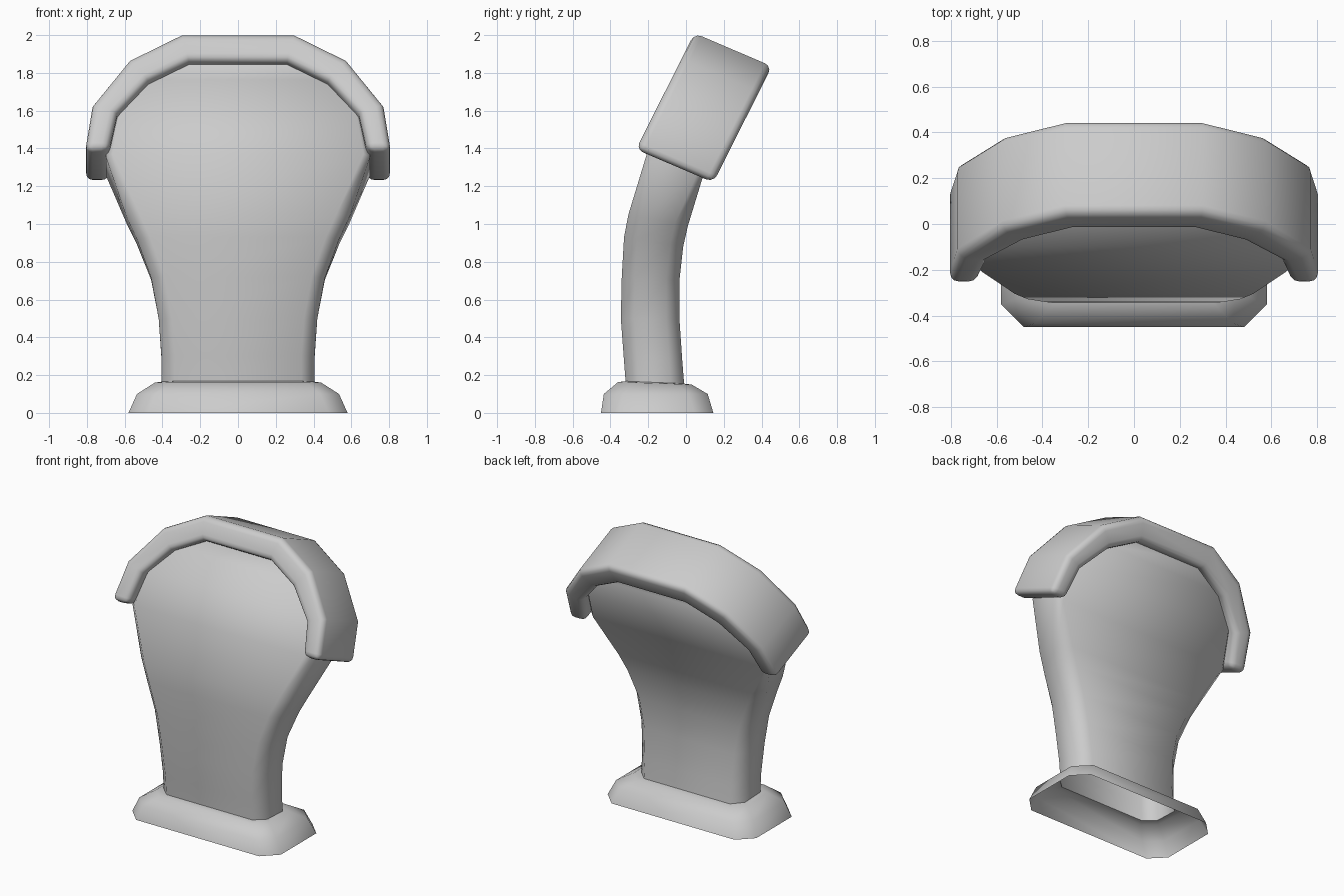
import bpy, bmesh, math
from mathutils import Vector

if "Cube" in bpy.data.objects:
    bpy.data.objects.remove(bpy.data.objects["Cube"])

# Tilted frame of the hood: v runs up the arch, w runs front to back
ORIGIN = Vector((0, -0.265, 1.395))
UP = Vector((0, 0.31, 0.615))
DEPTH = Vector((0, 0.41, -0.175))


def hood_point(x, v, w):
    return ORIGIN + Vector((x, 0, 0)) + UP * v + DEPTH * w


def finish(name, bm, angle):
    bmesh.ops.recalc_face_normals(bm, faces=bm.faces)
    mesh = bpy.data.meshes.new(name)
    bm.to_mesh(mesh)
    bm.free()
    ob = bpy.data.objects.new(name, mesh)
    bpy.context.collection.objects.link(ob)
    bpy.ops.object.select_all(action='DESELECT')
    ob.select_set(True)
    bpy.context.view_layer.objects.active = ob
    bpy.ops.object.shade_smooth_by_angle(angle=math.radians(angle))
    return ob


def ring(bm, front, back, hw, c):
    """Chamfered rectangle spanning from a front to a back point."""
    length = (back - front).length
    t = c / length
    shape = [(-hw + c, 0), (hw - c, 0), (hw, t), (hw, 1 - t),
             (hw - c, 1), (-hw + c, 1), (-hw, 1 - t), (-hw, t)]
    return [bm.verts.new(front.lerp(back, s) + Vector((x, 0, 0))) for x, s in shape]


# Base and flaring stem: one open-bottomed loft
# front y, front z, back y, back z, half width, chamfer
sections = [
    (-0.45, 0.0, 0.145, 0.0, 0.58, 0.10),
    (-0.435, 0.10, 0.115, 0.10, 0.535, 0.10),
    (-0.36, 0.163, 0.03, 0.15, 0.44, 0.08),
    (-0.32, 0.168, -0.01, 0.155, 0.405, 0.07),
    (-0.33, 0.30, -0.02, 0.28, 0.405, 0.07),
    (-0.345, 0.50, -0.035, 0.50, 0.42, 0.07),
    (-0.34, 0.72, -0.035, 0.70, 0.46, 0.07),
    (-0.328, 0.93, -0.015, 0.88, 0.535, 0.07),
    (-0.305, 1.05, 0.01, 0.99, 0.59, 0.07),
]
bm = bmesh.new()
rings = [ring(bm, Vector((0, fy, fz)), Vector((0, by, bz)), hw, c)
         for fy, fz, by, bz, hw, c in sections]
# Panel that fills the arch
for v, hw in [(0, 0.70), (0.35, 0.66), (0.64, 0.50), (0.83, 0.28)]:
    rings.append(ring(bm, hood_point(0, v, 0.14), hood_point(0, v, 0.86), hw, 0.035))
for a, b in zip(rings, rings[1:]):
    for i in range(8):
        j = (i + 1) % 8
        bm.faces.new((a[i], a[j], b[j], b[i]))
bm.faces.new(rings[-1])
finish("stem_and_base", bm, 60)

# Arched hood with rounded rims
outer = [(0.81, 0), (0.77, 0.39), (0.575, 0.78), (0.30, 1)]
inner = [(0.685, 0), (0.64, 0.32), (0.475, 0.60), (0.26, 0.77)]


def full(half):
    return half + [(-x, v) for x, v in reversed(half)]


bm = bmesh.new()
loops = [[bm.verts.new(hood_point(x, v, w)) for x, v in full(half)]
         for half, w in ((outer, 0), (outer, 1), (inner, 1), (inner, 0))]
for a, b in zip(loops, loops[1:] + loops[:1]):
    for i in range(7):
        bm.faces.new((a[i], a[i + 1], b[i + 1], b[i]))
for k in (0, -1):
    bm.faces.new([loop[k] for loop in loops])
hood = finish("hood", bm, 40)
bevel = hood.modifiers.new("rounded_rim", 'BEVEL')
bevel.width = 0.04
bevel.segments = 3
bevel.limit_method = 'ANGLE'
bevel.angle_limit = math.radians(50)
# Keep the whole hood smooth once its rims are rounded
for p in hood.data.polygons:
    p.use_smooth = True
sharp = hood.data.attributes.get("sharp_edge")
if sharp:
    hood.data.attributes.remove(sharp)
